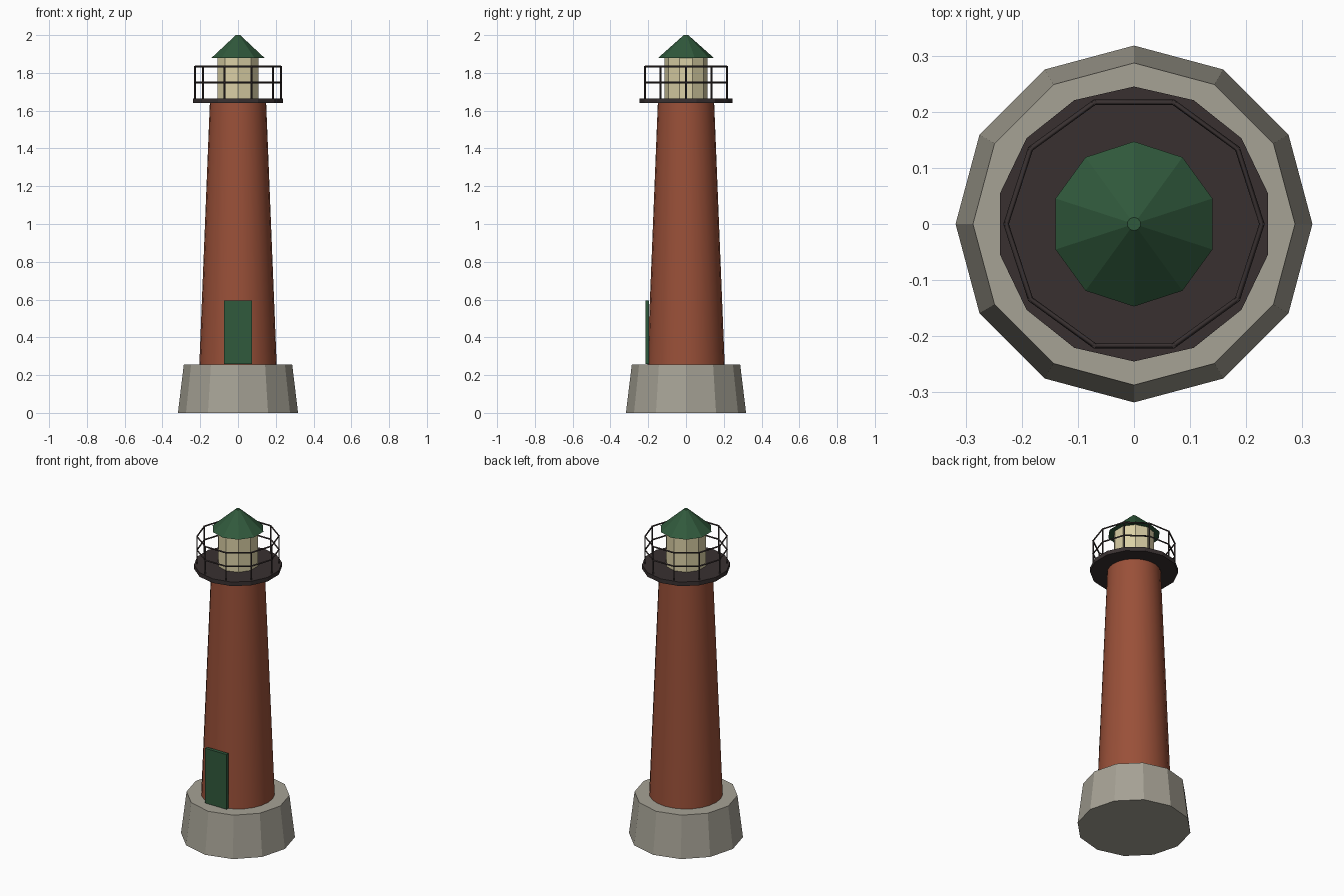
import bpy
from math import cos, sin, tau, radians

cube = bpy.data.objects.get("Cube")
if cube:
    bpy.data.objects.remove(cube, do_unlink=True)


def material(name, r, g, b):
    mat = bpy.data.materials.new(name)
    mat.use_nodes = True
    mat.diffuse_color = (r, g, b, 1)
    mat.node_tree.nodes["Principled BSDF"].inputs["Base Color"].default_value = (r, g, b, 1)
    return mat


stone = material("stone grey", 0.38, 0.36, 0.30)
brick = material("brick red", 0.32, 0.08, 0.04)
iron = material("dark iron", 0.04, 0.03, 0.03)
glass = material("warm glass", 0.70, 0.63, 0.38)
green = material("dark green", 0.03, 0.10, 0.045)


def finish(name, mat):
    obj = bpy.context.object
    obj.name = obj.data.name = name
    obj.data.materials.append(mat)
    return obj


def drum(name, sides, low_radius, high_radius, bottom, top, mat):
    """Tapered prism standing between two heights."""
    bpy.ops.mesh.primitive_cone_add(
        vertices=sides, radius1=low_radius, radius2=high_radius,
        depth=top - bottom, location=(0, 0, (bottom + top) / 2))
    return finish(name, mat)


# Masonry
drum("stone_base", 12, 0.318, 0.287, 0, 0.255, stone)
drum("tower", 24, 0.205, 0.149, 0.25, 1.645, brick)
bpy.ops.object.shade_smooth_by_angle(angle=radians(30))

# Gallery and lantern
drum("gallery_deck", 14, 0.245, 0.245, 1.64, 1.665, iron)
drum("lantern_room", 10, 0.115, 0.115, 1.66, 1.885, glass)
drum("lantern_roof", 10, 0.147, 0.012, 1.88, 2.0, green)

# Door
bpy.ops.mesh.primitive_cube_add(size=1, location=(0, -0.205, 0.427))
door = finish("door", green)
door.scale = (0.146, 0.02, 0.336)


# Railing: posts at the corners, joined by two rails
def bars(name, paths, closed):
    curve = bpy.data.curves.new(name, "CURVE")
    curve.dimensions = "3D"
    curve.bevel_depth = 0.005
    curve.bevel_resolution = 0
    curve.use_fill_caps = True
    for path in paths:
        spline = curve.splines.new("POLY")
        spline.points.add(len(path) - 1)
        for point, co in zip(spline.points, path):
            point.co = (*co, 1)
        spline.use_cyclic_u = closed
    curve.materials.append(iron)
    bpy.context.collection.objects.link(bpy.data.objects.new(name, curve))


corners = [(0.228 * cos(tau * i / 10), 0.228 * sin(tau * i / 10)) for i in range(10)]
bars("railing_rails", [[(x, y, z) for x, y in corners] for z in (1.75, 1.833)], True)
bars("railing_posts", [[(x, y, 1.66), (x, y, 1.836)] for x, y in corners], False)
